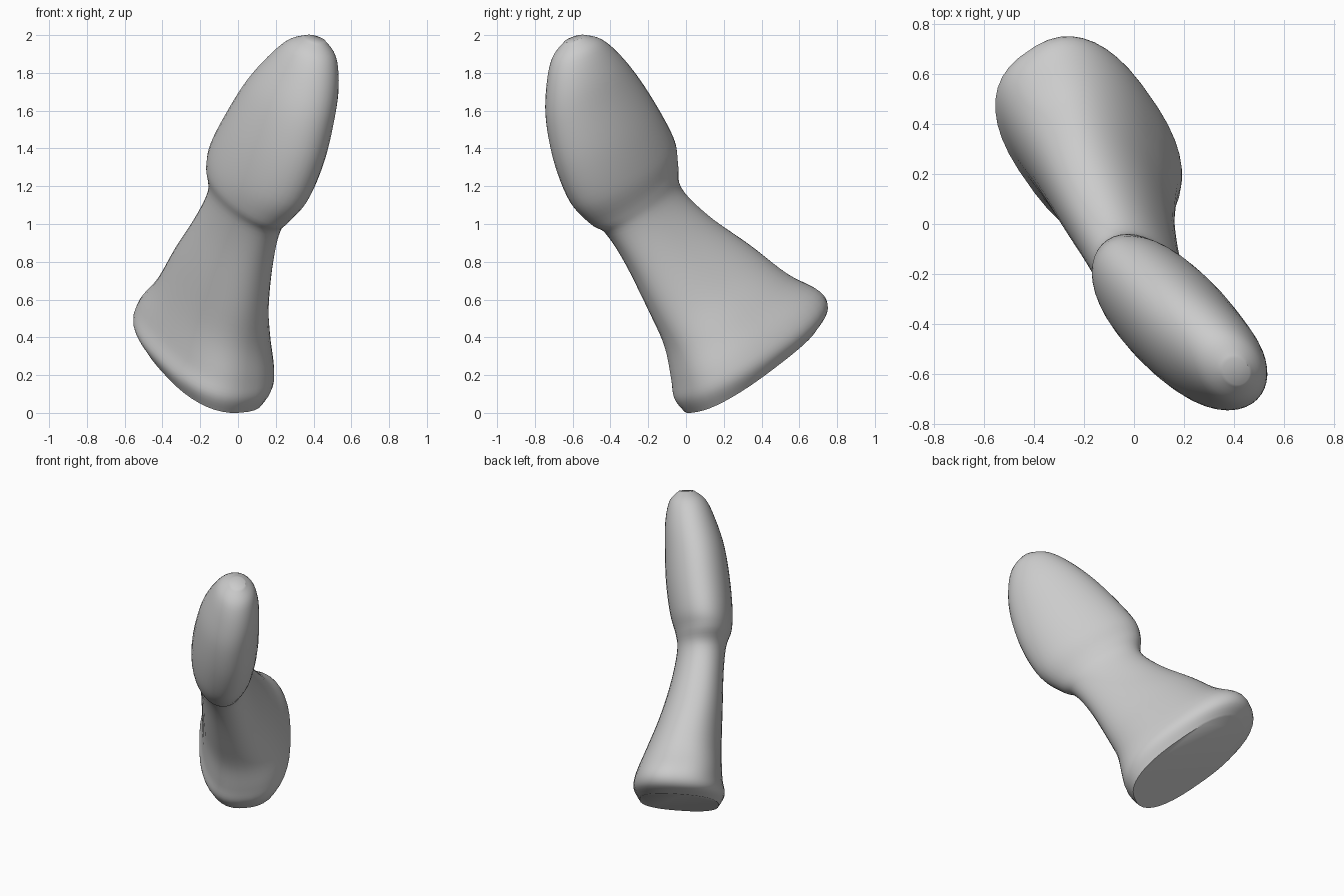
import bpy
import bmesh
import math

cube = bpy.data.objects.get("Cube")
if cube:
    bpy.data.objects.remove(cube, do_unlink=True)

SIDES, STEPS = 40, 5

# Sections: front edge (a, z), back edge (a, z), sideways centre,
# half thickness, turn about z in degrees, squareness, sideways slope
SECTIONS = [
    # flat base and rounded rim
    (0.02, 0.00, 0.75, 0.46, 0.045, 0.26, 35, 2.5, 0.08),
    (-0.035, 0.07, 0.81, 0.555, 0.045, 0.30, 35, 2.5, 0.08),
    (-0.06, 0.17, 0.77, 0.645, 0.045, 0.285, 35, 2.5, 0.06),
    # tapering body
    (-0.10, 0.34, 0.60, 0.74, 0.02, 0.25, 36, 2.3, 0.03),
    (-0.18, 0.52, 0.41, 0.89, -0.025, 0.21, 37, 2.2, 0),
    (-0.31, 0.78, 0.18, 1.05, -0.08, 0.17, 39, 2.2, 0),
    (-0.42, 0.94, 0.03, 1.20, -0.12, 0.16, 40, 2.1, 0),
    # flattened egg-shaped head
    (-0.51, 0.99, 0.02, 1.34, -0.138, 0.183, 40, 2, 0),
    (-0.65, 1.10, -0.01, 1.45, -0.13, 0.205, 40, 2, 0),
    (-0.765, 1.30, -0.12, 1.60, -0.118, 0.21, 40, 2, 0),
    (-0.835, 1.52, -0.27, 1.77, -0.105, 0.195, 40, 2, 0),
    (-0.855, 1.70, -0.42, 1.90, -0.085, 0.165, 40, 2, 0),
    (-0.835, 1.86, -0.55, 1.98, -0.072, 0.12, 40, 2, 0),
    (-0.77, 1.96, -0.66, 2.00, -0.065, 0.05, 40, 2, 0),
]


def blend(p, q, r, s, t):
    """Smooth curve through q and r."""
    return 0.5 * (2 * q + (r - p) * t + (2 * p - 5 * q + 4 * r - s) * t * t
                  + (3 * q - p - 3 * r + s) * t ** 3)


def smooth_sections(rows):
    last = len(rows) - 1
    for i in range(last):
        near = [rows[min(max(i + k, 0), last)] for k in (-1, 0, 1, 2)]
        for step in range(STEPS):
            yield [blend(*vals, step / STEPS) for vals in zip(*near)]
    yield rows[-1]


def rounded(value, power):
    return math.copysign(abs(value) ** (2 / power), value)


def ring(bm, section):
    fa, fz, ba, bz, mid, thick, turn, power, slope = section
    cos_t, sin_t = math.cos(math.radians(turn)), math.sin(math.radians(turn))
    verts = []
    for i in range(SIDES):
        ang = math.tau * (i + 0.5) / SIDES
        c = rounded(math.cos(ang), power) / 2
        side = thick * rounded(math.sin(ang), power)
        a = (fa + ba) / 2 + c * (ba - fa)
        b = mid + side
        z = (fz + bz) / 2 + c * (bz - fz) + slope * side
        verts.append(bm.verts.new((b * cos_t - a * sin_t,
                                   b * sin_t + a * cos_t, z)))
    return verts


# Loft the skin and close both ends
bm = bmesh.new()
rings = [ring(bm, s) for s in smooth_sections(SECTIONS)]
for low, high in zip(rings, rings[1:]):
    for i in range(SIDES):
        j = (i + 1) % SIDES
        bm.faces.new((low[i], low[j], high[j], high[i]))
bm.faces.new(rings[0])
bm.faces.new(rings[-1])
bmesh.ops.recalc_face_normals(bm, faces=bm.faces[:])

# Stand it on the ground
lowest = min(v.co.z for v in bm.verts)
for v in bm.verts:
    v.co.z -= lowest

mesh = bpy.data.meshes.new("leaning_figure")
bm.to_mesh(mesh)
bm.free()
figure = bpy.data.objects.new("leaning_figure", mesh)
bpy.context.collection.objects.link(figure)

# Plain grey material
grey = bpy.data.materials.new("plain_grey")
grey.use_nodes = True
color = (0.6, 0.6, 0.6, 1)
grey.diffuse_color = color
grey.node_tree.nodes["Principled BSDF"].inputs["Base Color"].default_value = color
mesh.materials.append(grey)

bpy.ops.object.select_all(action="DESELECT")
figure.select_set(True)
bpy.context.view_layer.objects.active = figure
bpy.ops.object.shade_smooth_by_angle(angle=math.radians(40))
